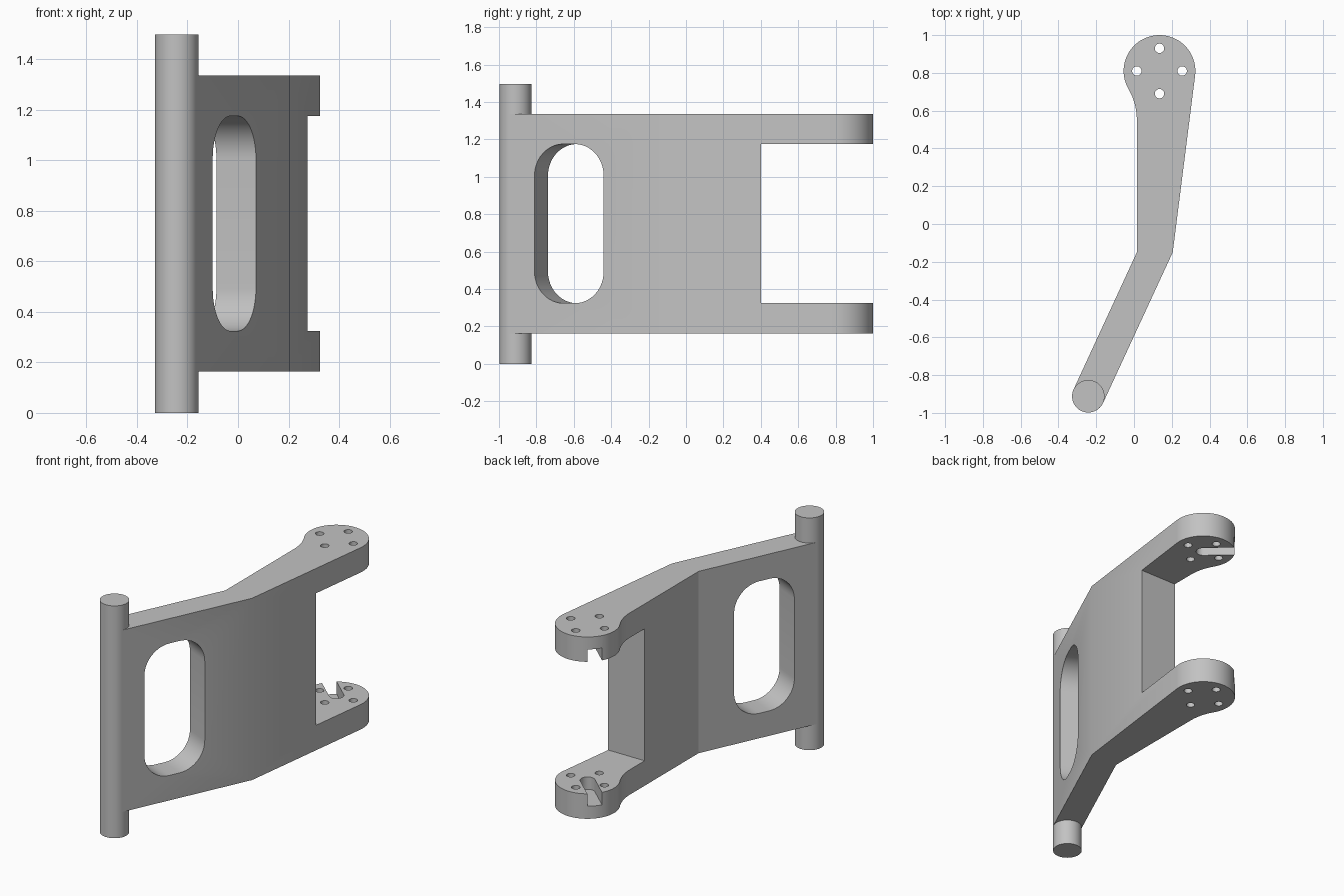
import bpy, bmesh
from math import sin, cos, pi, radians, atan2
from mathutils import Vector, Matrix

if "Cube" in bpy.data.objects:
    bpy.data.objects.remove(bpy.data.objects["Cube"], do_unlink=True)

grey = bpy.data.materials.new("plain grey")
grey.use_nodes = True
grey.diffuse_color = (0.54, 0.54, 0.54, 1)
grey.node_tree.nodes["Principled BSDF"].inputs["Base Color"].default_value = grey.diffuse_color


def arc(cx, cy, r, a0, a1, n=24):
    """Points along an arc, angles in radians."""
    return [(cx + r * cos(a0 + (a1 - a0) * i / n), cy + r * sin(a0 + (a1 - a0) * i / n))
            for i in range(n + 1)]


def prism(name, outline, z0, z1, matrix=Matrix()):
    """Extrude a closed outline from z0 to z1."""
    bm = bmesh.new()
    face = bm.faces.new([bm.verts.new((x, y, z0)) for x, y in outline])
    ext = bmesh.ops.extrude_face_region(bm, geom=[face])
    bmesh.ops.translate(bm, vec=(0, 0, z1 - z0),
                        verts=[v for v in ext["geom"] if isinstance(v, bmesh.types.BMVert)])
    bmesh.ops.recalc_face_normals(bm, faces=bm.faces)
    bm.transform(matrix)
    mesh = bpy.data.meshes.new(name)
    bm.to_mesh(mesh)
    bm.free()
    mesh.materials.append(grey)
    obj = bpy.data.objects.new(name, mesh)
    bpy.context.collection.objects.link(obj)
    return obj


def circle(cx, cy, r, n=32):
    return arc(cx, cy, r, 0, 2 * pi, n)[:-1]


def cut(obj, cutter):
    """Subtract the cutter, bake the result and discard the cutter."""
    mod = obj.modifiers.new("cut", 'BOOLEAN')
    mod.operation, mod.solver, mod.object = 'DIFFERENCE', 'EXACT', cutter
    cutter.hide_render = True
    bpy.context.view_layer.update()
    mesh = bpy.data.meshes.new_from_object(obj.evaluated_get(bpy.context.evaluated_depsgraph_get()))
    obj.modifiers.clear()
    obj.data = mesh
    bpy.data.objects.remove(cutter, do_unlink=True)


# Main dimensions
PIN = Vector((-0.242, -0.912))
PIN_R = 0.086
LUG = Vector((0.135, 0.81))
LUG_R = 0.19
LOW, HIGH = 0.163, 1.335            # arm bottom and top
GAP_LOW, GAP_HIGH = 0.324, 1.175    # inner faces of the lugs
inner_bend, outer_bend = Vector((0.015, -0.15)), Vector((0.205, -0.15))
along = Vector((0.42, 0.907)).normalized()
normal = Vector((-along.y, along.x))

# Arm: bent plan with a rounded lug head and a concave fillet into it
fillet_r = 0.328
fillet = Vector((inner_bend.x - fillet_r, 0.55))
to_lug = LUG - fillet
meet = atan2(to_lug.y, to_lug.x)
outline = [PIN + normal * PIN_R, PIN - normal * PIN_R, outer_bend]
outline += arc(*LUG, LUG_R, radians(-7.4), meet + pi, 48)
outline += arc(*fillet, fillet_r, meet, 0, 12)[1:]
outline.append(inner_bend)
arm = prism("bent_arm", outline, LOW, HIGH)

# Open throat between the two lugs
cut(arm, prism("throat_cutter", [(-0.5, 0.4), (0.8, 0.4), (0.8, 1.3), (-0.5, 1.3)],
               GAP_LOW, GAP_HIGH))

# Rounded window, square to the lower part of the arm
w, h, r = 0.204, (GAP_HIGH - GAP_LOW) / 2, 0.17
window = []
for i, (sx, sy) in enumerate([(1, 1), (-1, 1), (-1, -1), (1, -1)]):
    window += arc(sx * (w - r), sy * (h - r), r, i * pi / 2, (i + 1) * pi / 2, 12)
frame = Matrix(((along.x, 0, -normal.x, -0.015),
                (along.y, 0, -normal.y, -0.625),
                (0, 1, 0, (GAP_LOW + GAP_HIGH) / 2),
                (0, 0, 0, 1)))
cut(arm, prism("window_cutter", window, -0.4, 0.3, frame))

# Four bolt holes through each lug
for i in range(4):
    a = i * pi / 2
    cut(arm, prism("hole_cutter", circle(LUG.x + 0.12 * cos(a), LUG.y + 0.12 * sin(a), 0.025, 24),
                   0, 1.6))

# Round-ended slots, half the lug deep, in both facing lug surfaces
slot = arc(0, 0, 0.044, pi / 2, 3 * pi / 2, 16) + [(0.4, -0.044), (0.4, 0.044)]
place = Matrix.Translation((LUG.x, LUG.y, 0)) @ Matrix.Rotation(radians(138), 4, 'Z')
cut(arm, prism("slot_cutter", slot, GAP_LOW - 0.08, GAP_HIGH + 0.08, place))

# Hinge pin
pin = prism("hinge_pin", circle(*PIN, PIN_R, 64), 0, 1.497)

# Smooth the round surfaces, keep edges sharp
bpy.ops.object.select_all(action='DESELECT')
for obj in (arm, pin):
    obj.select_set(True)
bpy.context.view_layer.objects.active = arm
bpy.ops.object.shade_smooth_by_angle(angle=radians(20))
